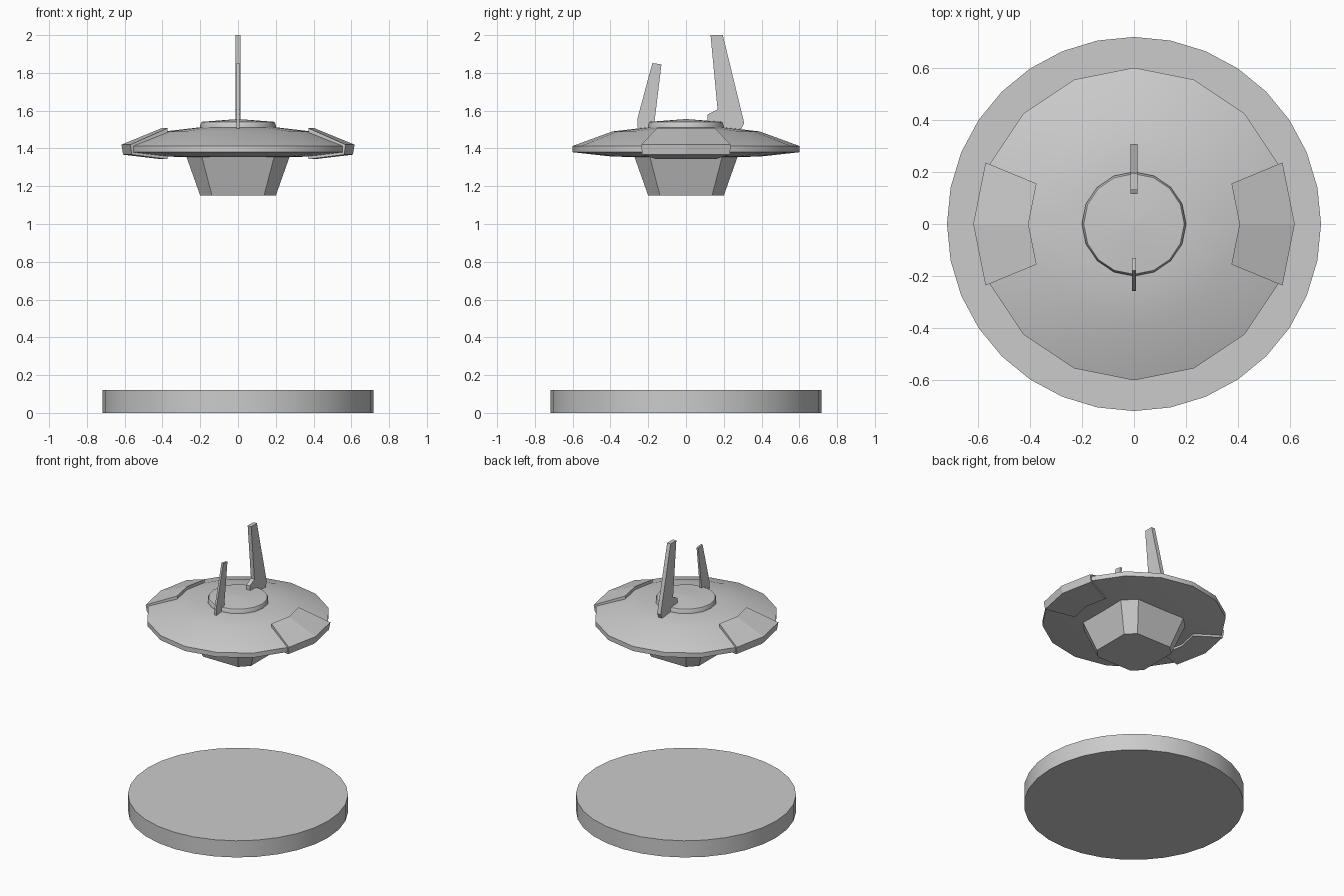
import bpy, bmesh, math

if "Cube" in bpy.data.objects:
    bpy.data.objects.remove(bpy.data.objects["Cube"])


def make(name, verts, faces, smooth=False):
    me = bpy.data.meshes.new(name)
    me.from_pydata(verts, [], faces)
    bm = bmesh.new()
    bm.from_mesh(me)
    bmesh.ops.recalc_face_normals(bm, faces=bm.faces)
    bm.to_mesh(me)
    bm.free()
    ob = bpy.data.objects.new(name, me)
    bpy.context.collection.objects.link(ob)
    if smooth:
        bpy.ops.object.select_all(action='DESELECT')
        ob.select_set(True)
        bpy.context.view_layer.objects.active = ob
        bpy.ops.object.shade_smooth_by_angle(angle=math.radians(30))
    return ob


def loft(name, rings, smooth=False):
    """Skin a stack of equal-length rings and cap both ends."""
    n = len(rings[0])
    verts = [p for ring in rings for p in ring]
    faces = [list(range(n)), list(range(len(verts) - n, len(verts)))]
    for k in range(len(rings) - 1):
        for i in range(n):
            j = (i + 1) % n
            faces.append([k * n + i, k * n + j, (k + 1) * n + j, (k + 1) * n + i])
    return make(name, verts, faces, smooth)


def circle(r, z, n):
    return [(r * math.cos(2 * math.pi * i / n), r * math.sin(2 * math.pi * i / n), z)
            for i in range(n)]


def lathe(name, profile, n, smooth=True):
    return loft(name, [circle(r, z, n) for r, z in profile], smooth)


def fin(name, profile, thickness):
    return loft(name, [[(x, y, z) for y, z in profile]
                       for x in (-thickness / 2, thickness / 2)])


def chamfered_square(a, b, z):
    return [(a, -b, z), (a, b, z), (b, a, z), (-b, a, z),
            (-a, b, z), (-a, -b, z), (-b, -a, z), (b, -a, z)]


# Ground disc
lathe("base_disc", [(0.718, 0), (0.718, 0.12)], 32)

# Saucer hull and its shallow domed cap
lathe("saucer_hull", [(0.25, 1.353), (0.40, 1.358), (0.60, 1.38), (0.60, 1.413),
                      (0.39, 1.49), (0.20, 1.512)], 16)
lathe("top_cap", [(0.20, 1.49), (0.20, 1.525), (0.193, 1.541), (0.01, 1.555)], 16)

# Tapered pod under the hull
loft("lower_pod", [chamfered_square(0.20, 0.138, 1.15),
                   chamfered_square(0.278, 0.195, 1.37)])

# Armour panels wrapped around the rim on both sides
section = [(0.405, 1.507), (0.617, 1.42), (0.608, 1.367), (0.405, 1.343),
           (0.405, 1.36), (0.598, 1.382), (0.598, 1.41), (0.405, 1.483)]
for side, mid in (("right", 0), ("left", math.pi)):
    rings = []
    for step in (-1, 0, 1):
        a = mid + step * math.pi / 8
        rings.append([(r * math.cos(a), r * math.sin(a), z) for r, z in section])
    loft(side + "_rim_panel", rings)

# Upright fins
fin("rear_fin", [(0.13, 2.0), (0.195, 2.0), (0.308, 1.535), (0.292, 1.502),
                 (0.19, 1.502), (0.115, 1.53), (0.115, 1.58), (0.167, 1.607)], 0.028)
fin("front_fin", [(-0.178, 1.852), (-0.13, 1.845), (-0.168, 1.53),
                  (-0.19, 1.502), (-0.255, 1.502), (-0.258, 1.555)], 0.014)
